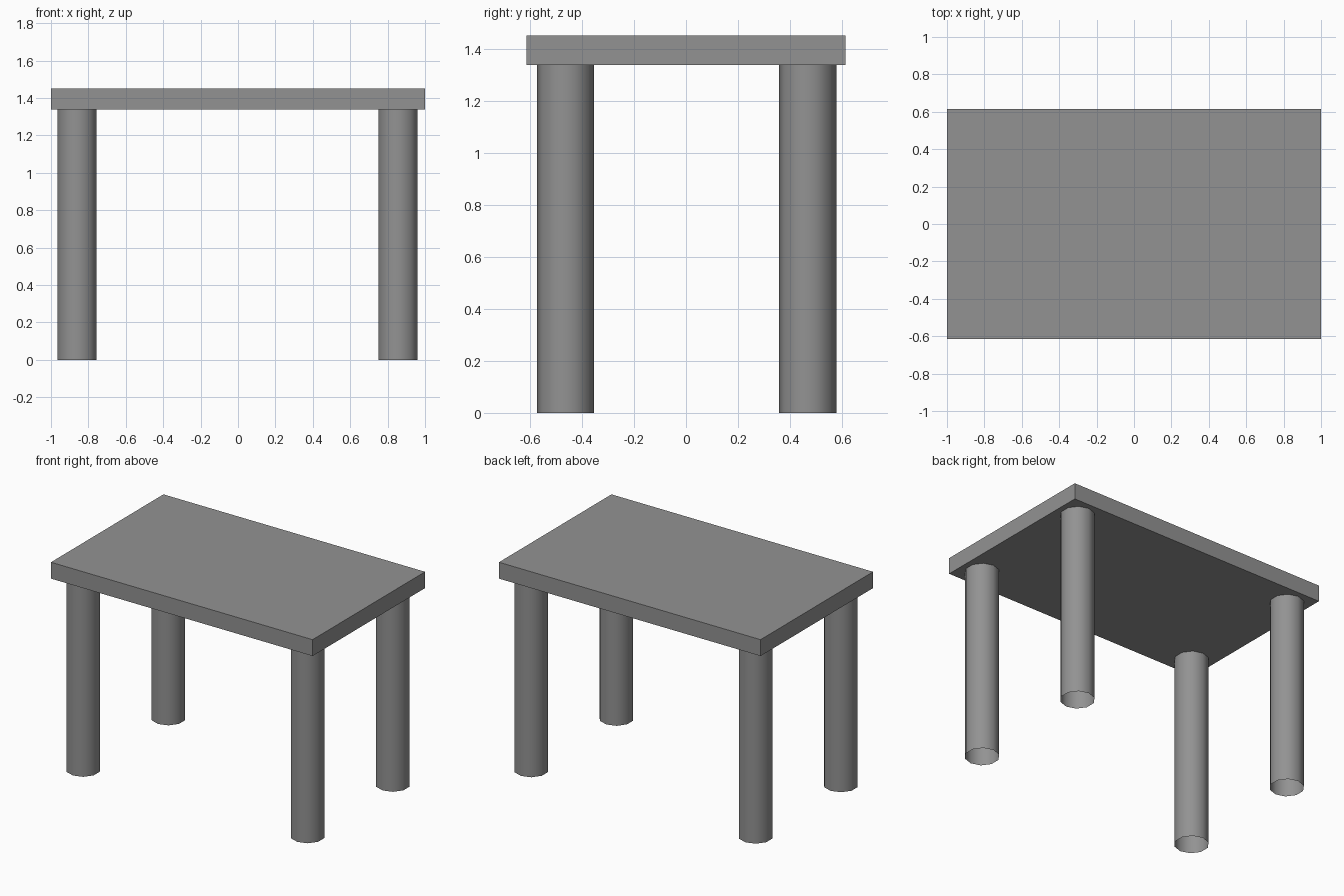
import bpy
import math

if "Cube" in bpy.data.objects:
    bpy.data.objects.remove(bpy.data.objects["Cube"])

TOP_Z, UNDER_Z = 1.452, 1.339
LEG_RADIUS = 0.11

# Dark grey shared by every part
dark_grey = bpy.data.materials.new("dark_grey")
dark_grey.diffuse_color = (0.29, 0.29, 0.29, 1)
dark_grey.use_nodes = True
dark_grey.node_tree.nodes["Principled BSDF"].inputs["Base Color"].default_value = dark_grey.diffuse_color

# Table top: a flat slab
bpy.ops.mesh.primitive_cube_add(size=1, location=(0, 0, (TOP_Z + UNDER_Z) / 2))
top = bpy.context.object
top.name = "table_top"
top.scale = (2.0, 1.228, TOP_Z - UNDER_Z)
bpy.ops.object.transform_apply(location=False, rotation=False, scale=True)
top.data.materials.append(dark_grey)


# Legs: ten-sided open tubes, smooth shaded
def add_leg(name, x, y):
    bpy.ops.mesh.primitive_cylinder_add(
        vertices=10, radius=LEG_RADIUS, depth=UNDER_Z,
        end_fill_type='NOTHING', location=(x, y, UNDER_Z / 2))
    leg = bpy.context.object
    leg.name = name
    leg.data.materials.append(dark_grey)
    bpy.ops.object.shade_smooth_by_angle(angle=math.radians(40))


for y, depth_name in ((-0.463, "front"), (0.468, "back")):
    for x, side_name in ((-0.86, "left"), (0.856, "right")):
        add_leg(f"{depth_name}_{side_name}_leg", x, y)
